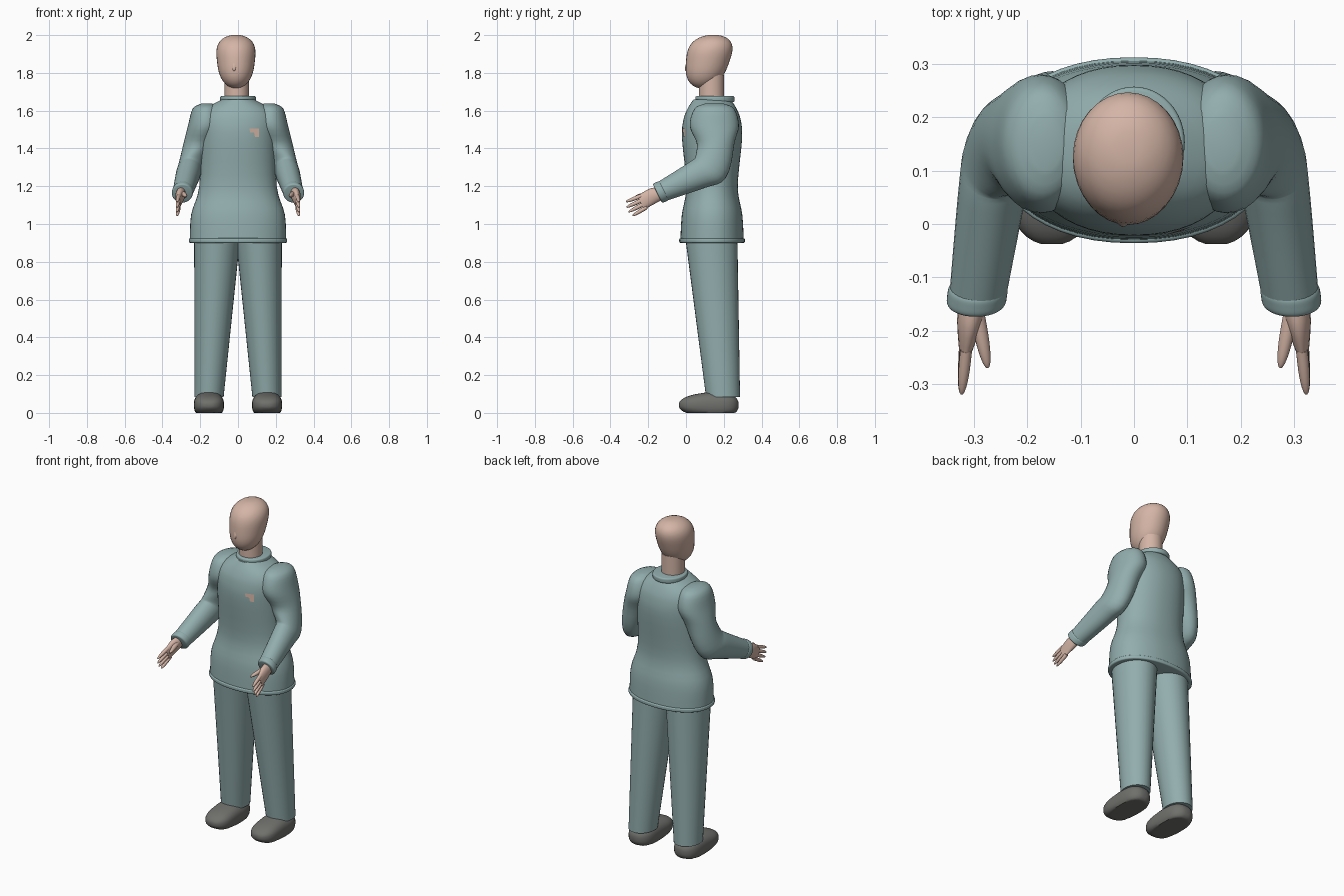
import bpy, bmesh, math
from mathutils import Vector

cube = bpy.data.objects.get("Cube")
if cube:
    bpy.data.objects.remove(cube, do_unlink=True)


def material(name, rgb):
    made = bpy.data.materials.new(name)
    made.use_nodes = True
    made.diffuse_color = (*rgb, 1)
    shader = made.node_tree.nodes["Principled BSDF"]
    shader.inputs["Base Color"].default_value = (*rgb, 1)
    return made


CLOTH = material("grey_teal_cloth", (0.29, 0.42, 0.42))
SKIN = material("skin", (0.66, 0.46, 0.38))
SHOE = material("dark_grey_shoe", (0.16, 0.16, 0.15))

# Evenly rounded stations between -1 and 1, used for domed shapes
STATIONS = [math.sin(math.radians(angle)) for angle in range(-80, 81, 8)]
FOREARM = -64  # tilt of the sections along the forearm


def dome(u, power):
    """Width of a rounded profile at station u."""
    return math.sqrt(1 - abs(u) ** power)


def finish(name, bm, mat):
    mesh = bpy.data.meshes.new(name)
    bm.to_mesh(mesh)
    bm.free()
    mesh.materials.append(mat)
    part = bpy.data.objects.new(name, mesh)
    bpy.context.collection.objects.link(part)
    bpy.ops.object.select_all(action="DESELECT")
    part.select_set(True)
    bpy.context.view_layer.objects.active = part
    bpy.ops.object.shade_smooth_by_angle(angle=math.radians(50))
    return part


def spline(rows, steps):
    """Smoothly interpolate the section parameters."""
    last = len(rows) - 1
    result = []
    for i in range(last):
        before, start, end, after = (
            rows[max(0, min(last, i + k))] for k in (-1, 0, 1, 2))
        for step in range(steps):
            t = step / steps
            row = []
            for p, q, r, s in zip(before, start, end, after):
                bend = (2 * p - 5 * q + 4 * r - s) * t + (3 * q - p - 3 * r + s) * t * t
                row.append(q + t * (r - p + bend) / 2)
            result.append(row)
    return result + [rows[last]]


def loft(name, rows, mat, side=1, steps=4, sides=32, square=1.0):
    """Skin sections given as x, y, z, half width, half depth, tilt."""
    bm = bmesh.new()
    rings = []
    for x, y, z, width, depth, tilt in spline(rows, steps):
        lean = math.radians(tilt)
        ring = []
        for k in range(sides):
            angle = math.tau * k / sides
            c, s = math.cos(angle), math.sin(angle)
            across = math.copysign(abs(c) ** square, c) * width
            along = math.copysign(abs(s) ** square, s) * depth
            height = max(0, z + along * math.sin(lean))
            ring.append(bm.verts.new(
                (side * (x + across), y + along * math.cos(lean), height)))
        rings.append(ring)
    for low, high in zip(rings, rings[1:]):
        for k in range(sides):
            after = (k + 1) % sides
            bm.faces.new((low[k], low[after], high[after], high[k]))
    bm.faces.new(rings[0])
    bm.faces.new(rings[-1])
    bmesh.ops.recalc_face_normals(bm, faces=bm.faces)
    return finish(name, bm, mat)


def band(name, start, end, width, depth, tilt, side=1, square=1.0):
    """A raised, rounded strip of cloth around a body or a wrist."""
    rows = []
    for u in STATIONS:
        centre = Vector(start).lerp(Vector(end), (u + 1) / 2)
        swell = 0.01 * (dome(u, 4) - 1)
        rows.append((*centre, width + swell, depth + swell, tilt))
    loft(name, rows, CLOTH, side, steps=1, sides=48, square=square)


def digit(name, root, tip, radius, tilt, side=1):
    """A round-ended finger shape."""
    rows = []
    for u in STATIONS[len(STATIONS) // 2:]:
        size = radius * dome(u, 3)
        rows.append((*Vector(root).lerp(Vector(tip), u), size, size, tilt))
    loft(name, rows, SKIN, side, steps=1, sides=16)


# Tunic, from hem to shoulders, with a hem and a collar
MIDDLE = 0.138
silhouette = [(0.91, 0.255, 0.168), (1.05, 0.248, 0.16), (1.2, 0.205, 0.136),
              (1.45, 0.203, 0.159), (1.55, 0.203, 0.152), (1.61, 0.17, 0.13),
              (1.66, 0.085, 0.098)]
tunic = loft("tunic", [(0, MIDDLE, z, width, depth, 0) for z, width, depth in silhouette],
             CLOTH, sides=48, square=0.92)
band("hem", (0, MIDDLE, 0.9), (0, MIDDLE, 0.925), 0.26, 0.174, 0, square=0.92)
band("collar", (0, 0.153, 1.645), (0, 0.153, 1.677), 0.095, 0.104, 0)

# Neck, head and nose
loft("neck", [(-0.007, 0.135, z, 0.065, 0.067, 0) for z in (1.64, 1.79)], SKIN, steps=1)
head = []
for u in STATIONS:
    size = dome(u, 3) * (1 + u / 6)
    head.append((-0.011, 0.115 + 0.03 * u, 1.86 + 0.142 * u, 0.1 * size, 0.115 * size, 0))
loft("head", head, SKIN, steps=1)
digit("nose", (-0.02, 0.03, 1.89), (-0.02, 0, 1.81), 0.016, 0)

# Small chest patch laid on the tunic
bm = bmesh.new()
outline = [(0.06, 1.505), (0.065, 1.485), (0.085, 1.485), (0.09, 1.46),
           (0.11, 1.46), (0.11, 1.505)]
bm.faces.new([bm.verts.new((x, -0.05, z)) for x, z in outline])
patch = finish("chest_patch", bm, SKIN)
wrap = patch.modifiers.new("lay_on_tunic", "SHRINKWRAP")
wrap.target = tunic
wrap.wrap_method = "PROJECT"
wrap.use_project_y = True
wrap.use_project_x = wrap.use_project_z = False
wrap.offset = 0.004

for label, side in (("left", 1), ("right", -1)):
    # Bent sleeve and cuff
    loft(f"{label}_sleeve", [
        (0.165, 0.15, 1.637, 0.03, 0.05, 0), (0.17, 0.15, 1.61, 0.07, 0.105, 0),
        (0.175, 0.15, 1.52, 0.09, 0.13, 0), (0.21, 0.157, 1.42, 0.08, 0.098, 0),
        (0.252, 0.13, 1.3, 0.066, 0.098, -36), (0.265, 0.06, 1.26, 0.064, 0.08, -58),
        (0.293, -0.14, 1.166, 0.053, 0.053, FOREARM)], CLOTH, side)
    band(f"{label}_cuff", (0.291, -0.115, 1.178), (0.296, -0.152, 1.161),
         0.056, 0.057, FOREARM, side)

    # Hand: palm, four fingers and thumb
    loft(f"{label}_palm", [
        (0.3, -0.13, 1.165, 0.026, 0.034, FOREARM),
        (0.307, -0.18, 1.147, 0.024, 0.042, FOREARM),
        (0.316, -0.24, 1.112, 0.011, 0.04, FOREARM)], SKIN, side, sides=20)
    knuckle_line = Vector((0, 0.43, -0.9))
    reach = Vector((0.01, -0.094, -0.046))
    for i, finger in enumerate(("index", "middle", "ring", "little")):
        spread = knuckle_line * (i - 1.5) * 0.022
        root = Vector((0.314, -0.222, 1.119)) + spread
        length = 1 - abs(i - 1.5) / 10
        digit(f"{label}_{finger}_finger", root, root + reach * length + spread / 4,
              0.011, FOREARM, side)
    digit(f"{label}_thumb", (0.295, -0.16, 1.165), (0.274, -0.27, 1.145),
          0.014, FOREARM, side)

    # Trouser leg, a straight taper from hip to ankle
    loft(f"{label}_trouser_leg", [(0.11, 0.134, 0.93, 0.122, 0.138, 0),
                                  (0.153, 0.196, 0.085, 0.077, 0.09, 0)],
         CLOTH, side, steps=1)

    # Shoe, rounded from toe to heel and lower at the toe
    shoe = []
    for u in STATIONS:
        fullness = dome(u, 4)
        instep = 1 + min(u, 0) / 3
        shoe.append((0.154, 0.12 + 0.16 * u, 0.042, 0.08 * fullness,
                     0.068 * fullness * instep, 90))
    loft(f"{label}_shoe", shoe, SHOE, side, steps=1, square=0.8)
